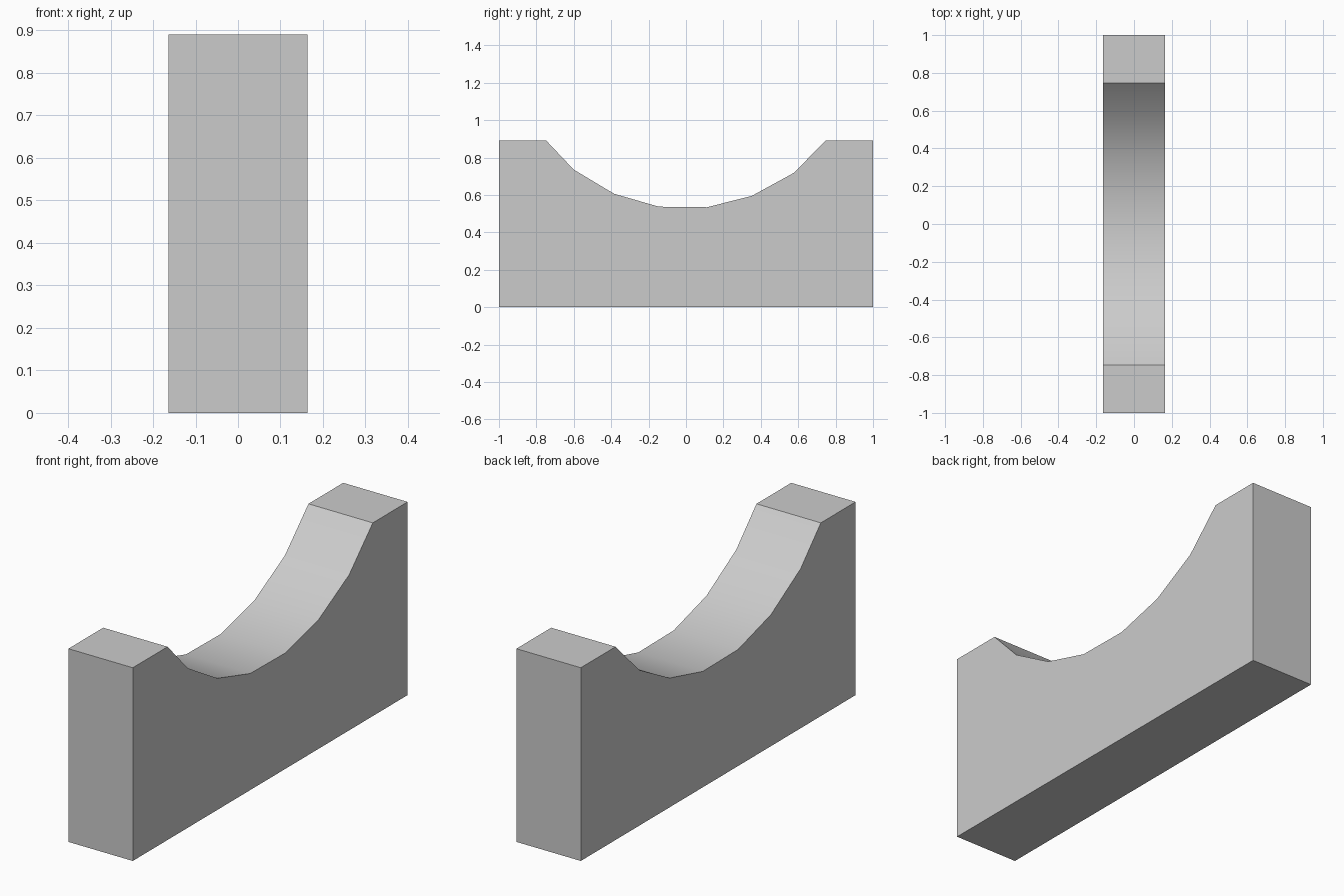
import bpy
import bmesh

cube = bpy.data.objects.get("Cube")
if cube:
    bpy.data.objects.remove(cube, do_unlink=True)

HALF_WIDTH = 0.164
HEIGHT = 0.89

# Plain grey material
grey = bpy.data.materials.new("plain_grey")
grey.use_nodes = True
colour = (0.6, 0.6, 0.6, 1)
grey.diffuse_color = colour
grey.node_tree.nodes["Principled BSDF"].inputs["Base Color"].default_value = colour

# Side profile: a block with a faceted cradle scooped from its top
cradle = [(0.747, HEIGHT), (0.575, 0.717), (0.352, 0.595), (0.112, 0.534),
          (-0.145, 0.537), (-0.384, 0.606), (-0.6, 0.735), (-0.747, HEIGHT)]
profile = [(-1, 0), (1, 0), (1, HEIGHT)] + cradle + [(-1, HEIGHT)]

# Extrude the profile across the width
bm = bmesh.new()
side = bm.faces.new([bm.verts.new((-HALF_WIDTH, y, z)) for y, z in profile])
extruded = bmesh.ops.extrude_face_region(bm, geom=[side])["geom"]
bmesh.ops.translate(bm, vec=(2 * HALF_WIDTH, 0, 0),
                    verts=[v for v in extruded if isinstance(v, bmesh.types.BMVert)])

# Close the remaining side if the extrusion left it open
open_edges = [e for e in bm.edges if e.is_boundary]
if open_edges:
    bmesh.ops.holes_fill(bm, edges=open_edges, sides=0)
bmesh.ops.recalc_face_normals(bm, faces=bm.faces[:])

mesh = bpy.data.meshes.new("cradle_block")
bm.to_mesh(mesh)
bm.free()
mesh.materials.append(grey)
block = bpy.data.objects.new("cradle_block", mesh)
bpy.context.collection.objects.link(block)

# Smooth scoop, sharp block edges
bpy.ops.object.select_all(action="DESELECT")
block.select_set(True)
bpy.context.view_layer.objects.active = block
bpy.ops.object.shade_smooth_by_angle(angle=0.52)
